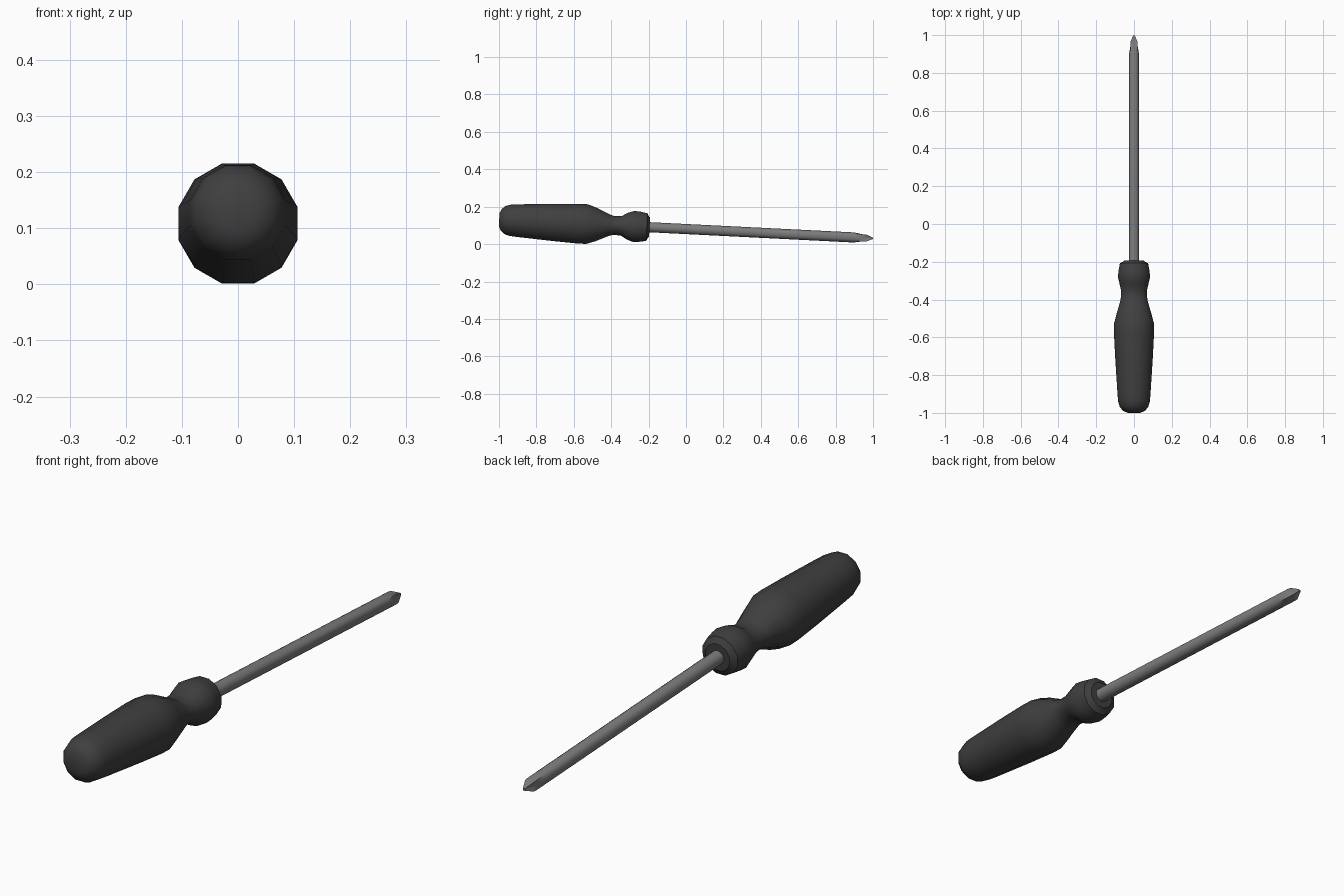
import bpy, bmesh, math

if "Cube" in bpy.data.objects:
    bpy.data.objects.remove(bpy.data.objects["Cube"])


def material(name, rgb):
    m = bpy.data.materials.new(name)
    m.diffuse_color = (*rgb, 1)
    m.use_nodes = True
    m.node_tree.nodes["Principled BSDF"].inputs["Base Color"].default_value = m.diffuse_color
    return m


def loft(name, rings, mat, angle):
    """Skin a closed solid over rings of points; tilt it to rest on the ground."""
    bm = bmesh.new()
    loops = [[bm.verts.new(p) for p in ring] for ring in rings]
    n = len(loops[0])
    for a, b in zip(loops, loops[1:]):
        for i in range(n):
            j = (i + 1) % n
            bm.faces.new((a[i], a[j], b[j], b[i]))
    bm.faces.new(loops[0])
    bm.faces.new(loops[-1])
    bmesh.ops.recalc_face_normals(bm, faces=bm.faces)
    mesh = bpy.data.meshes.new(name)
    bm.to_mesh(mesh)
    bm.free()
    ob = bpy.data.objects.new(name, mesh)
    bpy.context.collection.objects.link(ob)
    mesh.materials.append(mat)
    ob.location.z = 0.0805
    ob.rotation_euler.x = -0.05
    bpy.ops.object.select_all(action='DESELECT')
    ob.select_set(True)
    bpy.context.view_layer.objects.active = ob
    bpy.ops.object.shade_smooth_by_angle(angle=math.radians(angle))
    return ob


dark = material("dark_rubber", (0.05, 0.05, 0.05))
steel = material("grey_steel", (0.2, 0.205, 0.2))

# Handle: twelve-sided grip, (y, half width, half height) with flats facing x and z
profile = [(-1.0, 0.035, 0.035), (-0.99, 0.057, 0.057), (-0.97, 0.075, 0.075),
           (-0.94, 0.084, 0.084), (-0.89, 0.088, 0.088), (-0.70, 0.100, 0.100),
           (-0.58, 0.106, 0.106), (-0.53, 0.106, 0.106), (-0.48, 0.093, 0.089),
           (-0.41, 0.073, 0.057), (-0.385, 0.069, 0.050), (-0.345, 0.070, 0.053),
           (-0.315, 0.077, 0.071), (-0.28, 0.085, 0.083), (-0.25, 0.082, 0.081),
           (-0.21, 0.075, 0.074), (-0.20, 0.056, 0.056), (-0.195, 0.052, 0.052)]
k = 1 / math.cos(math.pi / 12)
angles = [math.tau * (i + 0.5) / 12 for i in range(12)]
loft("handle", [[(w * k * math.cos(a), y, h * k * math.sin(a)) for a in angles]
                for y, w, h in profile], dark, 50)

# Shaft: round rod whose end narrows to a cross tip, ridges on the diagonals
# each ring: y, radius at ridge, beside the groove, at groove centre
sections = [(-0.22, 0.027, 0.027, 0.027), (0.90, 0.027, 0.027, 0.027),
            (0.945, 0.027, 0.020, 0.018), (0.965, 0.026, 0.015, 0.012),
            (1.0, 0.006, 0.004, 0.003)]
rings = []
for y, ridge, side, groove in sections:
    radii = (groove, side, ridge, side)
    rings.append([(radii[i % 4] * math.cos(math.tau * i / 16), y,
                   radii[i % 4] * math.sin(math.tau * i / 16)) for i in range(16)])
loft("shaft", rings, steel, 30)
